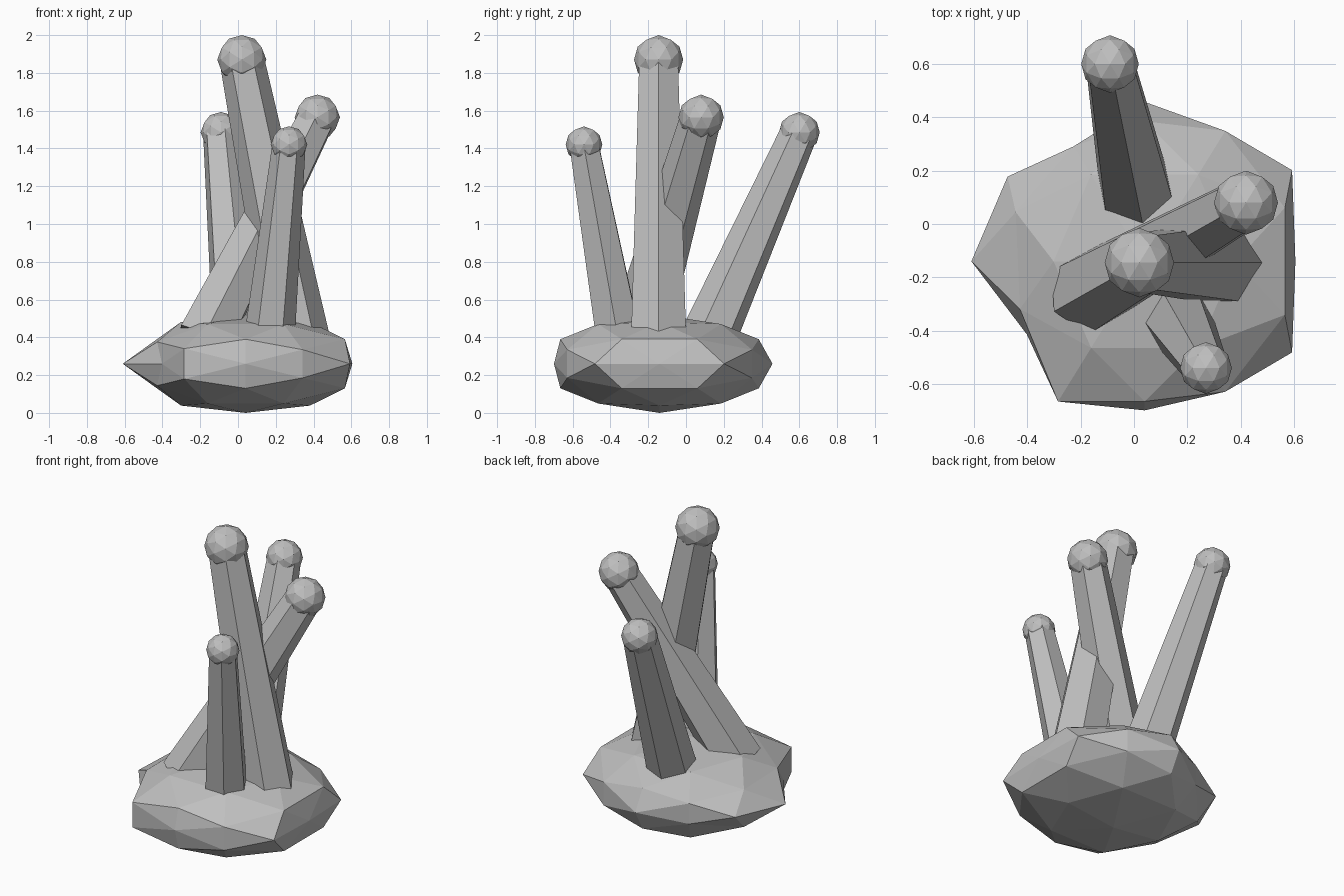
import bpy, bmesh, math
from mathutils import Vector, Matrix

cube = bpy.data.objects.get("Cube")
if cube:
    bpy.data.objects.remove(cube)

# Single flat grey
grey = bpy.data.materials.new("stone_grey")
grey.use_nodes = True
colour = (0.52, 0.52, 0.52, 1)
grey.diffuse_color = colour
grey.node_tree.nodes["Principled BSDF"].inputs["Base Color"].default_value = colour


def add_object(name, bm):
    bmesh.ops.recalc_face_normals(bm, faces=bm.faces)
    mesh = bpy.data.meshes.new(name)
    bm.to_mesh(mesh)
    bm.free()
    mesh.materials.append(grey)
    obj = bpy.data.objects.new(name, mesh)
    bpy.context.collection.objects.link(obj)
    return obj


def faceted_ball(name, centre, size, dents=()):
    """Low-poly ball with an edge-on top; dents pull matching corners inward."""
    bm = bmesh.new()
    bmesh.ops.create_icosphere(bm, subdivisions=2, radius=1)
    turn = Matrix.Rotation(-math.atan2(1, (1 + 5 ** 0.5) / 2), 3, 'Y')
    for v in bm.verts:
        p = (turn @ v.co).normalized()
        pull = 1
        for x, y, z, k in dents:
            if (Vector((p.x, p.y, abs(p.z))) - Vector((x, y, z))).length < 0.1:
                pull = k
        v.co = [c + s * a * pull for c, s, a in zip(centre, size, p)]
    return add_object(name, bm)


def stalk(name, base, tip, r_base, r_tip, sides=6):
    """Tapered six-sided rod with a corner facing the way it leans."""
    base, tip = Vector(base), Vector(tip)
    axis = (tip - base).normalized()
    lean = Vector((axis.x, axis.y, 0))
    u = (lean - lean.dot(axis) * axis).normalized()
    v = axis.cross(u)
    bm = bmesh.new()
    rings = []
    for centre, r in ((base, r_base), (tip, r_tip)):
        rings.append([bm.verts.new(centre + r * (math.cos(a) * u + math.sin(a) * v))
                      for a in (math.tau * i / sides for i in range(sides))])
    low, high = rings
    for i in range(sides):
        j = (i + 1) % sides
        bm.faces.new((low[i], low[j], high[j], high[i]))
    bm.faces.new(low)
    bm.faces.new(high)
    return add_object(name, bm)


# Squashed, uneven boulder base
dents = [
    (1, 0, 0, 0.87), (0, -1, 0, 0.86), (0, 1, 0, 0.92),
    (-0.85, 0.53, 0, 0.93), (-0.85, -0.53, 0, 0.8),
    (-0.81, -0.31, 0.5, 0.89), (-0.81, 0.31, 0.5, 0.92),
    (-0.5, 0.81, 0.31, 0.82), (0.5, 0.81, 0.31, 0.93), (0.5, -0.81, 0.31, 0.93),
    (0, -0.85, 0.53, 0.95), (0, 0.85, 0.53, 0.95),
]
faceted_ball("boulder_base", (0.04, -0.14, 0.26), (0.65, 0.65, 0.26), dents)

# Leaning stalks with round tips: base, tip, base radius, tip radius, ball radius
stalks = {
    "tall": ((0.32, -0.145, 0.38), (0.02, -0.145, 1.87), 0.168, 0.118, 0.13),
    "left": ((-0.18, -0.26, 0.385), (0.42, 0.08, 1.565), 0.16, 0.108, 0.12),
    "back": ((0.01, 0.11, 0.38), (-0.09, 0.6, 1.485), 0.15, 0.1, 0.108),
    "front": ((0.165, -0.355, 0.38), (0.27, -0.54, 1.42), 0.135, 0.088, 0.097),
}
for name, (base, tip, r_base, r_tip, r_ball) in stalks.items():
    stalk(name + "_stalk", base, tip, r_base, r_tip)
    faceted_ball(name + "_tip", tip, (r_ball,) * 3)
